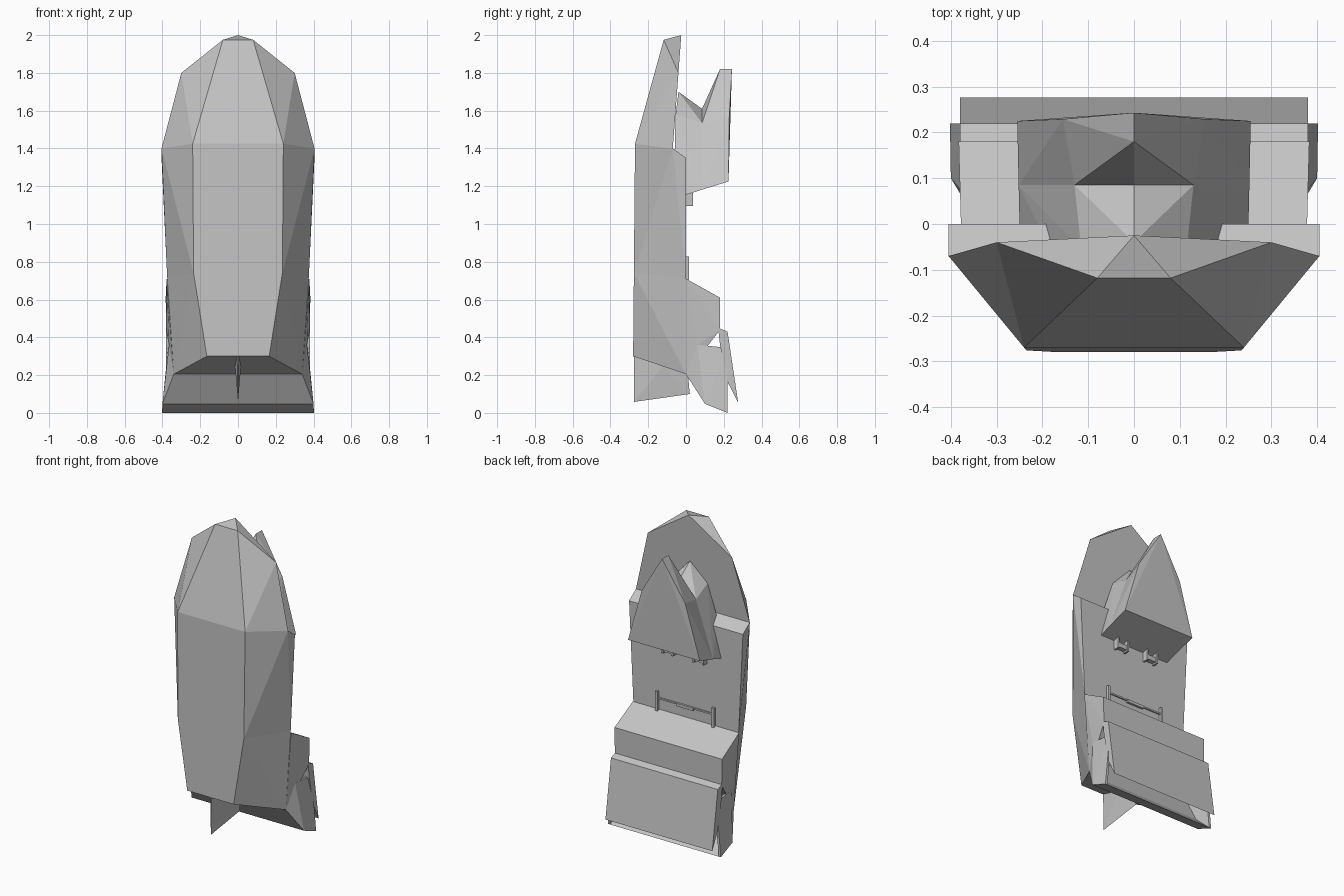
import bpy
import bmesh
from mathutils import Vector

old = bpy.data.objects.get("Cube")
if old:
    bpy.data.objects.remove(old, do_unlink=True)

grey = bpy.data.materials.new("plain_grey")
grey.use_nodes = True
tone = (0.55, 0.55, 0.55, 1)
grey.diffuse_color = tone
grey.node_tree.nodes["Principled BSDF"].inputs["Base Color"].default_value = tone


def add_part(name, groups, symmetric=True):
    """One object made of convex pieces; each group lists the corners of a piece."""
    total = bmesh.new()
    for group in groups:
        corners = {tuple(p) for p in group}
        if symmetric:
            corners |= {(-x, y, z) for x, y, z in corners}
        piece = bmesh.new()
        for p in sorted(corners):
            piece.verts.new(p)
        bmesh.ops.remove_doubles(piece, verts=piece.verts, dist=0.0001)
        bmesh.ops.convex_hull(piece, input=piece.verts)
        loose = [v for v in piece.verts if not v.link_faces]
        bmesh.ops.delete(piece, geom=loose, context="VERTS")
        bmesh.ops.dissolve_limit(piece, angle_limit=0.01, verts=piece.verts, edges=piece.edges)
        bmesh.ops.recalc_face_normals(piece, faces=piece.faces)
        temp = bpy.data.meshes.new("temp")
        piece.to_mesh(temp)
        piece.free()
        total.from_mesh(temp)
        bpy.data.meshes.remove(temp)
    mesh = bpy.data.meshes.new(name)
    total.to_mesh(mesh)
    total.free()
    mesh.materials.append(grey)
    obj = bpy.data.objects.new(name, mesh)
    bpy.context.collection.objects.link(obj)
    return obj


def box(cx, cy, cz, sx, sy, sz):
    return [(cx + i * sx / 2, cy + j * sy / 2, cz + k * sz / 2)
            for i in (-1, 1) for j in (-1, 1) for k in (-1, 1)]


# Faceted hull: front panel corners and rear rim corners, bottom to top
front_low, rear_low = (0.165, -0.28, 0.30), (0.34, 0, 0.205)
front_mid, rear_mid = (0.235, -0.276, 0.74), (0.375, 0, 0.72)
front_high, rear_high = (0.24, -0.27, 1.425), (0.405, 0, 1.35)
rim_step = (0.405, -0.07, 1.40)
front_top, rim_top = (0.08, -0.118, 1.975), (0.30, -0.04, 1.80)
apex = (0, -0.025, 2.0)
add_part("hull", [
    [front_low, rear_low, front_mid, rear_mid],
    [front_mid, rear_mid, front_high, rear_high, rim_step],
    [front_high, rim_step, front_top, rim_top, apex],
])

# Gabled pod on the back, with a taller hood behind it
ridge = (0, 0.085, 1.61)
eave, base = (0.13, 0.085, 1.535), (0.252, 0.085, 1.182)
add_part("pod", [
    [(0, -0.04, 1.70), (0.115, -0.055, 1.58), (0.18, -0.06, 1.38),
     (0.25, 0, 1.155), ridge, eave, base],
    [ridge, eave, base, (0, 0.18, 1.82), (0, 0.243, 1.82),
     (0.155, 0.229, 1.57), (0.255, 0.225, 1.225)],
])

# Wedge block low on the back
cheek_top = (0.365, 0.06, 0.36)
add_part("rear_block", [
    [(0.378, 0, 0.71), (0.383, 0.18, 0.61), (0.38, 0.18, 0.44), cheek_top, rear_low],
])

# Slanted flap behind the block
add_part("rear_flap", [
    [(0.38, 0.17, 0.45), (0.38, 0.22, 0.43), (0.38, 0.276, 0.055),
     (0.38, 0.222, 0.16), (0.38, 0.18, 0.36)],
])

# Scoop floor and its two side cheeks
lip, tip = (0.40, 0.10, 0.048), (0.402, 0.22, 0)
inner = (0.38, 0.13, 0.085)
add_part("scoop_floor", [
    [rear_low, lip, inner, (0.36, 0.06, 0.26)],
    [lip, tip, inner],
])
wall = [rear_low, cheek_top, (0.37, 0.22, 0.345), tip, lip]
for side, label in ((1, "left"), (-1, "right")):
    slab = [(side * (x - d), y, z) for x, y, z in wall for d in (0, 0.015)]
    add_part(label + "_scoop_cheek", [slab], symmetric=False)

# Keel fin under the hull, tapering to a sharp lower edge
add_part("keel_fin", [
    [(0.004, -0.275, 0.30), (0.016, -0.12, 0.25), (0.006, 0.01, 0.205),
     (0, -0.276, 0.058), (0, 0.02, 0.10)],
])

# Lower rack: two posts and a thin bar
add_part("lower_rack", [
    box(0.20, 0.004, 0.765, 0.018, 0.024, 0.125),
    box(0, 0.008, 0.785, 0.40, 0.008, 0.010),
    box(0, 0.008, 0.78, 0.12, 0.014, 0.018),
], symmetric=False)
add_part("lower_rack_far_post", [box(-0.20, 0.004, 0.765, 0.018, 0.024, 0.125)], symmetric=False)

# Upper stirrups hanging below the pod
for side, label in ((1, "left"), (-1, "right")):
    mid = side * 0.11
    add_part(label + "_stirrup", [
        box(mid - 0.035, 0.018, 1.13, 0.012, 0.036, 0.07),
        box(mid + 0.035, 0.018, 1.13, 0.012, 0.036, 0.07),
        box(mid, 0.016, 1.12, 0.07, 0.03, 0.03),
    ], symmetric=False)
